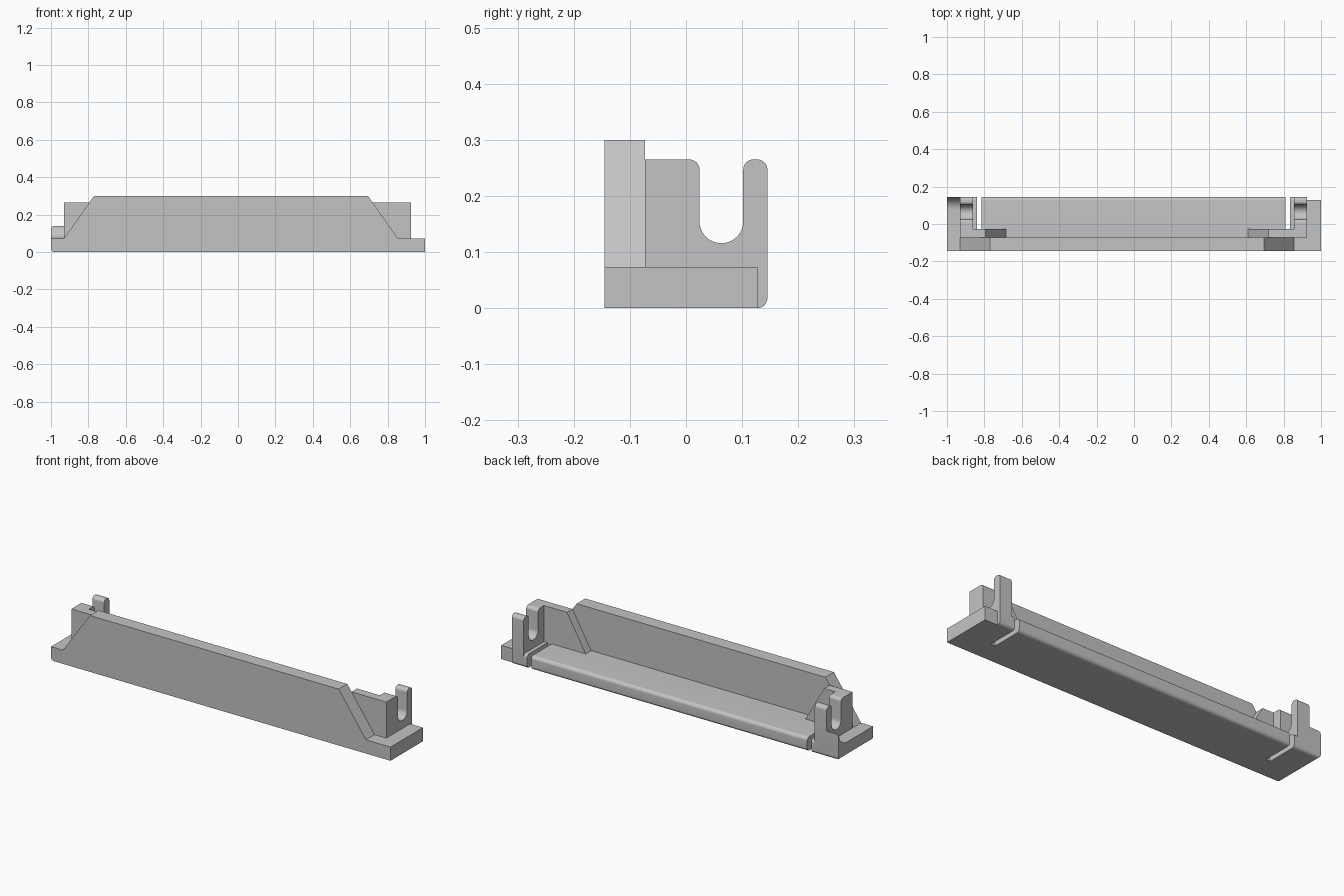
import bpy, bmesh
from math import sin, tan
from mathutils import Vector

cube = bpy.data.objects.get("Cube")
if cube:
    bpy.data.objects.remove(cube, do_unlink=True)

grey = bpy.data.materials.new("plain grey")
grey.use_nodes = True
grey.diffuse_color = (0.55, 0.55, 0.55, 1)
grey.node_tree.nodes["Principled BSDF"].inputs["Base Color"].default_value = (0.55, 0.55, 0.55, 1)

FRONT, WALL, RIB, BACK = -0.145, -0.073, -0.027, 0.145
FLOOR, TOP, POST_TOP, R = 0.073, 0.30, 0.265, 0.018


def rounded(points, steps=10):
    """Outline from (u, v) or (u, v, radius) corners."""
    out = []
    for i, c in enumerate(points):
        p = Vector(c[:2])
        if len(c) == 2:
            out.append(p)
            continue
        r = c[2]
        a = (Vector(points[i - 1][:2]) - p).normalized()
        b = (Vector(points[(i + 1) % len(points)][:2]) - p).normalized()
        half = a.angle(b) / 2
        centre = p + (a + b).normalized() * (r / sin(half))
        start = (p + a * (r / tan(half)) - centre).normalized()
        end = (p + b * (r / tan(half)) - centre).normalized()
        out += [centre + start.slerp(end, k / steps).normalized() * r for k in range(steps + 1)]
    return out


def prism(name, axis, lo, hi, points):
    """Extrude an outline along x (yz outline) or y (xz outline)."""
    bm = bmesh.new()
    outline = rounded(points)
    place = (lambda d, p: (d, p.x, p.y)) if axis == "x" else (lambda d, p: (p.x, d, p.y))
    ends = [[bm.verts.new(place(d, p)) for p in outline] for d in (lo, hi)]
    bm.faces.new(ends[0])
    bm.faces.new(ends[1])
    n = len(outline)
    for i in range(n):
        j = (i + 1) % n
        bm.faces.new((ends[0][i], ends[0][j], ends[1][j], ends[1][i]))
    bmesh.ops.recalc_face_normals(bm, faces=bm.faces)
    mesh = bpy.data.meshes.new(name)
    bm.to_mesh(mesh)
    bm.free()
    mesh.materials.append(grey)
    obj = bpy.data.objects.new(name, mesh)
    bpy.context.collection.objects.link(obj)
    return obj


def smooth(obj):
    bpy.ops.object.select_all(action="DESELECT")
    obj.select_set(True)
    bpy.context.view_layer.objects.active = obj
    bpy.ops.object.shade_smooth_by_angle(angle=0.6)


# Front wall with sloping ends, and the floor strip behind it
prism("front_wall", "y", FRONT, WALL, [
    (-0.93, 0), (1, 0), (1, FLOOR), (0.855, FLOOR), (0.695, TOP), (-0.77, TOP), (-0.93, FLOOR)])
prism("floor_strip", "y", WALL, RIB, [(-0.93, 0), (1, 0), (1, FLOOR), (-0.93, FLOOR)])

# Central tray with a rounded rear edge, separated from the ends by slits
tray_outline = [(RIB, 0), (BACK, 0, R), (BACK, FLOOR, R), (RIB, FLOOR)]
smooth(prism("tray", "x", -0.815, 0.81, tray_outline))

# Slotted posts, their feet and the ribs behind the wall
post_outline = [
    (RIB, 0), (BACK, 0, R), (BACK, POST_TOP, R), (0.102, POST_TOP, R),
    (0.102, 0.116, 0.0385), (0.024, 0.116, 0.0385), (0.024, POST_TOP, R), (RIB, POST_TOP)]
for side, outer, inner, slit, rib_top, rib_foot in (
        ("right", -0.93, -0.86, -0.84, -0.795, -0.685),
        ("left", 0.925, 0.855, 0.835, 0.72, 0.61)):
    smooth(prism(side + "_post", "x", outer, inner, post_outline))
    smooth(prism(side + "_post_foot", "x", inner, slit, tray_outline))
    prism(side + "_rib", "y", WALL, RIB, [
        (outer, FLOOR), (outer, POST_TOP), (rib_top, POST_TOP), (rib_foot, FLOOR)])

# Plain flange on the left end
prism("left_flange", "x", 0.925, 1, [(RIB, 0), (0.127, 0), (0.127, FLOOR), (RIB, FLOOR)])

# Right flange sweeps up at the rear and has rounded outer edges
flange = prism("right_flange", "x", -1, -0.93, [
    (FRONT, 0), (BACK, 0, R), (BACK, 0.14), (0.141, 0.14), (0.141, FLOOR, 0.066), (FRONT, FLOOR)])
limit = prism("flange_limit", "y", -0.2, 0.2, [
    (-1, 0, R), (-0.9, 0), (-0.9, 0.14), (-1, 0.14, R)])
limit.hide_render = True
cut = flange.modifiers.new("round_edges", "BOOLEAN")
cut.operation = "INTERSECT"
cut.solver = "EXACT"
cut.object = limit
bpy.context.view_layer.objects.active = flange
bpy.ops.object.modifier_apply(modifier=cut.name)
bpy.data.objects.remove(limit, do_unlink=True)
smooth(flange)
